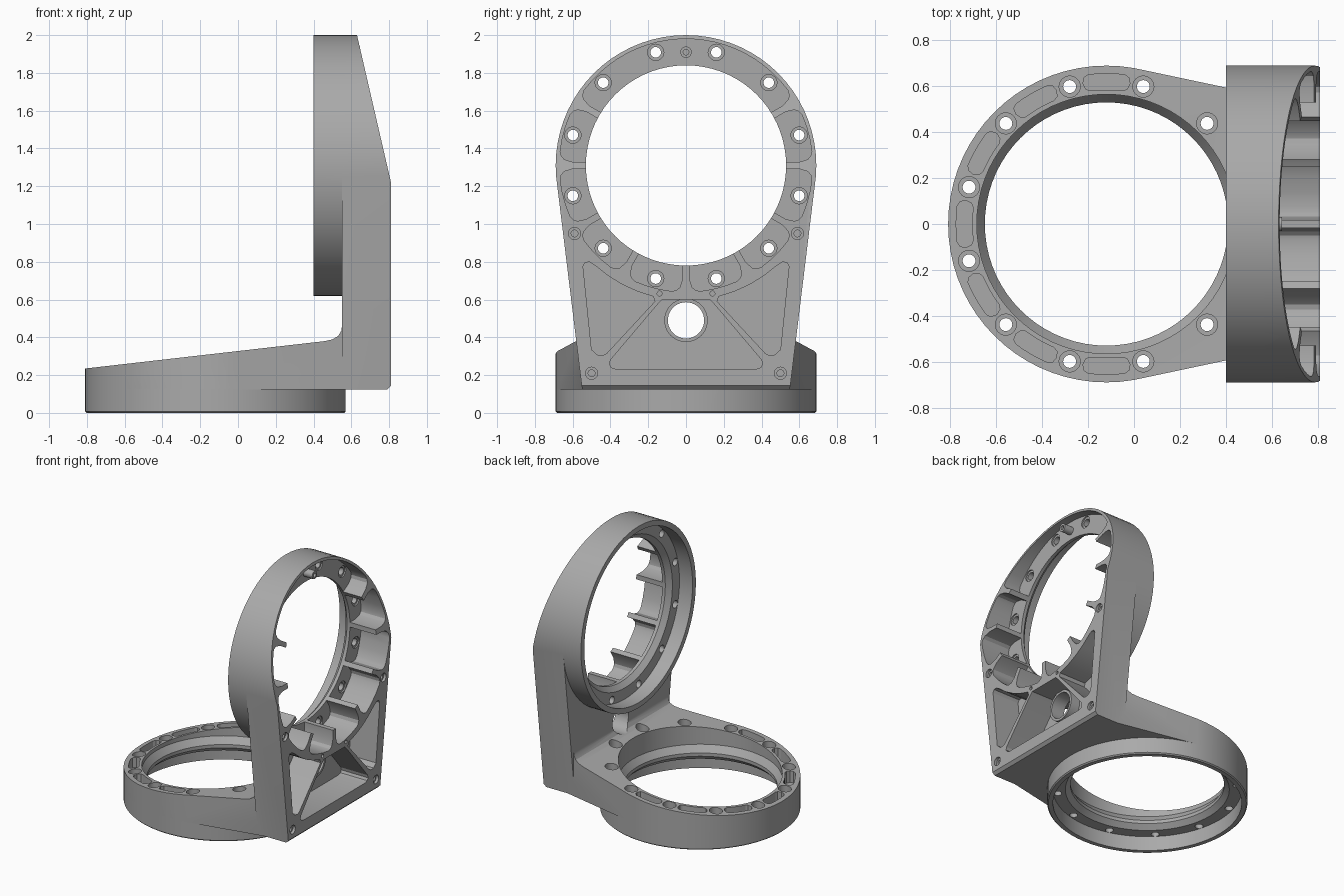
import bpy
import bmesh
from math import sin, cos, asin, radians, degrees, pi

if "Cube" in bpy.data.objects:
    bpy.data.objects.remove(bpy.data.objects["Cube"], do_unlink=True)

R, SEG = 0.69, 72          # outer ring radius and roundness
SCREW_R = 0.62             # bolt circle radius


# Frames: (u, v) lie in the plane of a part, w is its depth
def base(u, v, w):
    return (u - 0.12, v, w)


def upright(u, v, w):
    return (w, v, 1.31 - u)


def side(u, v, w):
    return (u, w, v)


def polar(r, deg):
    return (r * cos(radians(deg)), r * sin(radians(deg)))


def skin(bm, rings):
    """Closed solid through a stack of equal point rings."""
    loops = [[bm.verts.new(p) for p in ring] for ring in rings]
    n = len(loops[0])
    faces = [bm.faces.new(loops[0]), bm.faces.new(loops[-1])]
    for a, b in zip(loops, loops[1:]):
        for i in range(n):
            j = (i + 1) % n
            faces.append(bm.faces.new((a[i], a[j], b[j], b[i])))
    bmesh.ops.recalc_face_normals(bm, faces=faces)


def prism(bm, frame, pts, lo, hi):
    skin(bm, [[frame(u, v, w) for u, v in pts] for w in (lo, hi)])


def turned(bm, frame, profile, centre=(0, 0), n=24):
    cu, cv = centre
    rings = []
    for r, w in profile:
        rings.append([frame(cu + r * cos(2 * pi * i / n),
                            cv + r * sin(2 * pi * i / n), w) for i in range(n)])
    skin(bm, rings)


def finish(bm, name):
    mesh = bpy.data.meshes.new(name)
    bm.to_mesh(mesh)
    bm.free()
    obj = bpy.data.objects.new(name, mesh)
    bpy.context.collection.objects.link(obj)
    return obj


def combine(body, bm, operation):
    """Apply the solids in bm to the body and discard them."""
    tool = finish(bm, "tool")
    tool.hide_render = True
    mod = body.modifiers.new("shape", 'BOOLEAN')
    mod.operation, mod.solver, mod.object = operation, 'EXACT', tool
    bpy.ops.object.select_all(action='DESELECT')
    bpy.context.view_layer.objects.active = body
    body.select_set(True)
    bpy.ops.object.modifier_apply(modifier=mod.name)
    bpy.data.objects.remove(tool, do_unlink=True)


def teardrop(first, end_u, end_v):
    """Ring outline whose flanks run tangentially to a straight end."""
    arc = [polar(R, 360 * i / SEG) for i in range(first, SEG - first + 1)]
    return [(end_u, end_v)] + arc + [(end_u, -end_v)]


def sector(a0, a1):
    """Ring pocket between two radial ribs, with rounded outer corners."""
    edge = [(0.3, 0.018), (0.6, 0.018), (0.645, 0.032), (0.662, 0.05), (0.67, 0.075)]
    offs = [(r, degrees(asin(d / r))) for r, d in edge]
    pts = [polar(r, a0 + o) for r, o in offs]
    lo, hi = a0 + offs[-1][1], a1 - offs[-1][1]
    steps = max(3, int((hi - lo) / 5))
    pts += [polar(0.67, lo + (hi - lo) * i / steps) for i in range(1, steps)]
    return pts + [polar(r, a1 - o) for r, o in reversed(offs)]


def slot(mid):
    """Curved slot with round ends."""
    half = [(0.655, 0), (0.655, 3.5), (0.655, 7), (0.645, 8.7), (0.62, 9.5),
            (0.595, 8.7), (0.585, 7), (0.585, 3.5), (0.585, 0)]
    return ([polar(r, mid + a) for r, a in half]
            + [polar(r, mid - a) for r, a in reversed(half[1:-1])])


def yz(points):
    """Points given as (y, z) turned into upright (u, v)."""
    return [(1.31 - z, y) for y, z in points]


# Base plate with sloping top and a fillet towards the upright
bm = bmesh.new()
prism(bm, base, teardrop(16, 0.92, 0.51), 0.125, 0.5)
body = finish(bm, "angle_bracket")
bm = bmesh.new()
prism(bm, side, [(-1, 0.213), (0.46, 0.38), (0.5, 0.389), (0.53, 0.407), (0.547, 0.435),
                 (0.552, 0.47), (0.552, 1), (-1, 1)], -1, 1)
combine(body, bm, 'DIFFERENCE')

# Base ring collar, upright plate and upright ring collar
bm = bmesh.new()
turned(bm, base, [(R - 0.008, 0), (R, 0.008), (R, 0.13)], n=SEG)
combine(body, bm, 'UNION')
bm = bmesh.new()
prism(bm, upright, teardrop(17, 1.185, 0.55), 0.55, 0.81)
combine(body, bm, 'UNION')
bm = bmesh.new()
turned(bm, upright, [(R, 0.4), (R, 0.555)], n=SEG)
combine(body, bm, 'UNION')

# Slanted upper face of the upright and bevelled lower edge
bm = bmesh.new()
prism(bm, side, [(0.81, 1.22), (0.61, 2.087), (1, 2.087), (1, 1.22)], -1, 1)
prism(bm, side, [(0.78, 0.115), (0.83, 0.115), (0.83, 0.165)], -1, 1)
combine(body, bm, 'DIFFERENCE')

# Stepped bores with a bearing seat
bm = bmesh.new()
turned(bm, base, [(0.65, -0.1), (0.65, 0.11), (0.565, 0.11), (0.53, 0.145),
                  (0.53, 0.17), (0.565, 0.22), (0.565, 0.6)], n=SEG)
combine(body, bm, 'DIFFERENCE')
bm = bmesh.new()
turned(bm, upright, [(0.65, 0.3), (0.65, 0.51), (0.565, 0.51),
                     (0.53, 0.545), (0.53, 1)], n=SEG)
combine(body, bm, 'DIFFERENCE')

# Ribbed pockets around the upright ring
bm = bmesh.new()
for k in range(-4, 4):
    prism(bm, upright, sector(30 * k, 30 * k + 30), 0.57, 1)
prism(bm, upright, sector(120, 240), 0.57, 1)

# Weight-saving pockets in the upright web
for s in (1, -1):
    arc = [(s * y, 1.31 - z) for z, y in (polar(0.715, a) for a in (42, 35, 28, 21, 14))]
    corner = [(0.165, 0.59), (0.42, 0.315), (0.44, 0.305), (0.47, 0.308),
              (0.5, 0.335), (0.545, 0.775), (0.535, 0.797), (0.51, 0.798)]
    prism(bm, upright, yz([(s * y, z) for y, z in corner] + arc), 0.585, 1)
half = [(0.125, 0.6), (0.15, 0.575), (0.4, 0.28), (0.405, 0.258), (0.395, 0.24), (0.37, 0.232)]
prism(bm, upright, yz(half + [(-y, z) for y, z in reversed(half)]), 0.585, 1)

# Slots in the rim of the base
for k in range(7):
    prism(bm, base, slot(90 + 30 * k), 0.17, 0.6)
combine(body, bm, 'DIFFERENCE')

# Bosses for the cable hole and the corner screws
bm = bmesh.new()
turned(bm, upright, [(0.115, 0.56), (0.115, 0.66)], yz([(0, 0.49)])[0], 40)
for y in (0.59, -0.59):
    turned(bm, upright, [(0.04, 0.56), (0.04, 0.808)], yz([(y, 0.95)])[0])
turned(bm, upright, [(0.03, 0.56), (0.03, 0.645)], yz([(0, 1.91)])[0])
combine(body, bm, 'UNION')

# Bolt holes, screw holes and the cable hole
bm = bmesh.new()
for k in range(12):
    c = polar(SCREW_R, 15 + 30 * k)
    turned(bm, base, [(0.028, 0), (0.028, 0.175), (0.046, 0.175), (0.046, 0.45)], c)
    turned(bm, upright, [(0.028, 0.45), (0.028, 0.56), (0.043, 0.56), (0.043, 0.6)], c)
for y, z in [(0.59, 0.95), (-0.59, 0.95), (0.5, 0.21), (-0.5, 0.21)]:
    turned(bm, upright, [(0.018, 0.7), (0.018, 0.79), (0.032, 0.79), (0.032, 0.9)], yz([(y, z)])[0])
turned(bm, upright, [(0.015, 0.59), (0.015, 0.7)], yz([(0, 1.91)])[0])
for y in (0.14, -0.14):
    turned(bm, upright, [(0.013, 0.7), (0.013, 0.9)], yz([(y, 0.632)])[0], 16)
turned(bm, upright, [(0.096, 0.5), (0.096, 0.9)], yz([(0, 0.49)])[0], 40)
combine(body, bm, 'DIFFERENCE')

# Grey metal finish
grey = bpy.data.materials.new("grey_metal")
grey.use_nodes = True
colour = (0.4, 0.4, 0.4, 1)
grey.diffuse_color = colour
grey.node_tree.nodes["Principled BSDF"].inputs["Base Color"].default_value = colour
body.data.materials.clear()
body.data.materials.append(grey)

bpy.context.view_layer.objects.active = body
body.select_set(True)
bpy.ops.object.shade_smooth_by_angle(angle=radians(25))
